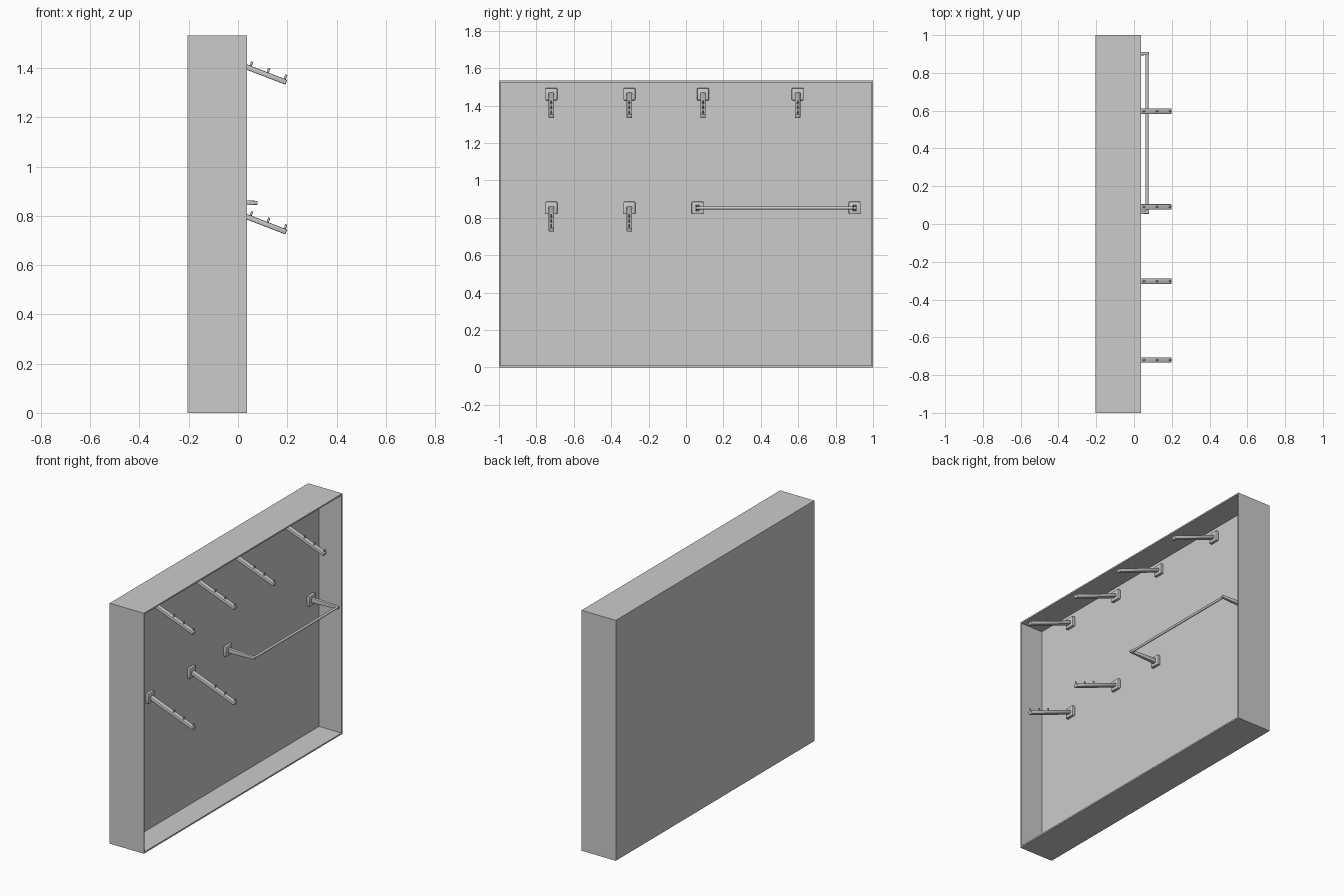
import bpy, bmesh, math
from mathutils import Matrix, Vector

if "Cube" in bpy.data.objects:
    bpy.data.objects.remove(bpy.data.objects["Cube"])

X_BACK, X_FRONT, X_PANEL = -0.205, 0.036, -0.122
H, RIM = 1.533, 0.013
SLOPE = math.radians(21)


def add_mesh(name, bm):
    bmesh.ops.recalc_face_normals(bm, faces=bm.faces)
    me = bpy.data.meshes.new(name)
    bm.to_mesh(me)
    bm.free()
    ob = bpy.data.objects.new(name, me)
    bpy.context.collection.objects.link(ob)
    return ob


def smooth(ob):
    bpy.ops.object.select_all(action='DESELECT')
    bpy.context.view_layer.objects.active = ob
    ob.select_set(True)
    bpy.ops.object.shade_smooth_by_angle(angle=math.radians(35))


def box(bm, lo, hi, matrix=Matrix()):
    lo, hi = Vector(lo), Vector(hi)
    m = matrix @ Matrix.Translation((lo + hi) / 2) @ Matrix.Diagonal((*(hi - lo), 1))
    return bmesh.ops.create_cube(bm, size=1, matrix=m)['verts']


def bevel(bm, verts, width):
    edges = list({e for v in verts for e in v.link_edges})
    bmesh.ops.bevel(bm, geom=edges, offset=width, segments=2, profile=0.5, affect='EDGES')


def wall_plate(bm, y, z):
    v = box(bm, (X_PANEL - 0.004, y - 0.032, z - 0.033), (X_PANEL + 0.018, y + 0.032, z + 0.033))
    bevel(bm, v, 0.005)


# Shallow display tray: solid back with a thin raised rim, open towards +x
bm = bmesh.new()
box(bm, (X_BACK, -1, 0), (X_FRONT, 1, H))
front = max(bm.faces, key=lambda f: f.calc_center_median().x)
bm.normal_update()
bmesh.ops.inset_region(bm, faces=[front], thickness=RIM)
inner = bmesh.ops.extrude_discrete_faces(bm, faces=[front])['faces'][0]
for v in inner.verts:
    v.co.x = X_PANEL
add_mesh("wall_tray", bm)

# Sloping display arms with stop pins along the top
ARM_LEN = 0.345
bm = bmesh.new()
tilt = Matrix.Translation((X_PANEL, 0, 1.476)) @ Matrix.Rotation(SLOPE, 4, 'Y')
wall_plate(bm, 0, 1.461)
bevel(bm, box(bm, (0.002, -0.0145, -0.021), (ARM_LEN, 0.0145, 0), tilt), 0.004)
for d in (0.186, 0.260, 0.334):
    bmesh.ops.create_cone(bm, cap_ends=True, segments=12, radius1=0.0045, radius2=0.0045, depth=0.024,
                          matrix=tilt @ Matrix.Translation((d, 0, 0.006)))
arm = add_mesh("display_arm", bm)
smooth(arm)

DROP = -0.608
spots = [(-0.72, 0), (-0.303, 0), (0.091, 0), (0.597, 0), (-0.72, DROP), (-0.303, DROP)]
for i, (y, dz) in enumerate(spots):
    ob = arm if i == 0 else arm.copy()
    if i:
        ob.name = f"display_arm_{i + 1}"
        bpy.context.collection.objects.link(ob)
    ob.location = (0, y, dz)

# Hanging rail: tapered brackets on wall plates
RAIL_Z, RAIL_X, Y0, Y1 = 0.853, 0.069, 0.062, 0.902
for name, y in (("rail_bracket_left", Y0), ("rail_bracket_right", Y1)):
    bm = bmesh.new()
    wall_plate(bm, y, RAIL_Z)
    v = box(bm, (X_PANEL + 0.002, y - 0.011, RAIL_Z - 0.016), (0.08, y + 0.011, RAIL_Z + 0.016))
    for p in v:
        if p.co.x > 0:
            p.co.z = RAIL_Z + (p.co.z - RAIL_Z) * 0.5
            p.co.y = y + (p.co.y - y) * 0.75
    bevel(bm, v, 0.003)
    smooth(add_mesh(name, bm))

# Horizontal round bar
bm = bmesh.new()
bmesh.ops.create_cone(bm, cap_ends=True, segments=20, radius1=0.008, radius2=0.008, depth=Y1 - Y0,
                      matrix=Matrix.Translation((RAIL_X, (Y0 + Y1) / 2, RAIL_Z)) @ Matrix.Rotation(math.pi / 2, 4, 'X'))
smooth(add_mesh("hanging_rail", bm))
